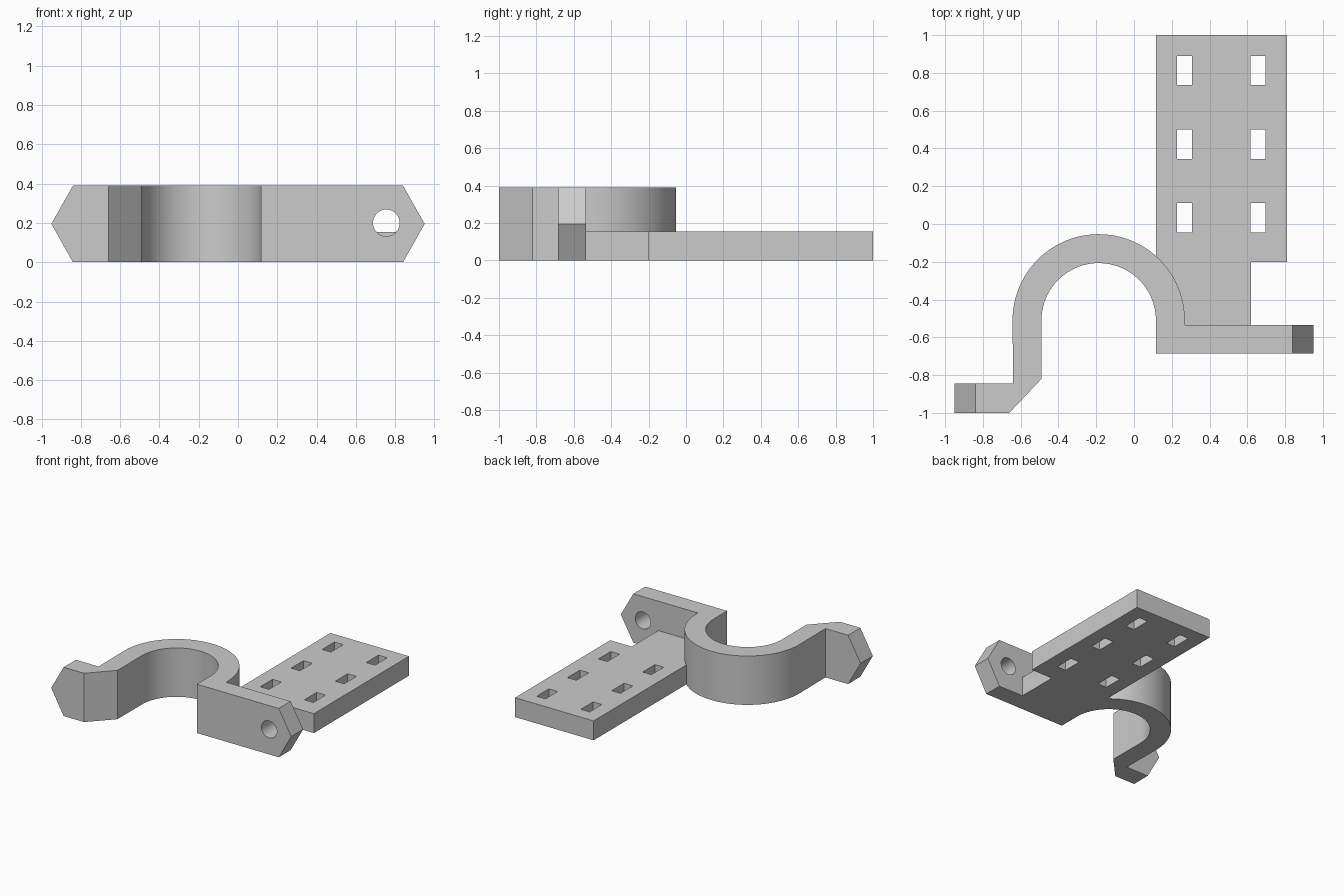
import bpy, bmesh
from math import cos, sin, pi, radians
from mathutils import Vector

cube = bpy.data.objects.get("Cube")
if cube:
    bpy.data.objects.remove(cube, do_unlink=True)

grey = bpy.data.materials.new("plain grey")
grey.use_nodes = True
grey.diffuse_color = (0.6, 0.6, 0.6, 1)
grey.node_tree.nodes["Principled BSDF"].inputs["Base Color"].default_value = (0.6, 0.6, 0.6, 1)

HEIGHT, THICK = 0.39, 0.155


def prism(name, outline, sweep):
    """Solid made by sweeping a closed outline along a vector."""
    bm = bmesh.new()
    face = bm.faces.new([bm.verts.new(p) for p in outline])
    new = bmesh.ops.extrude_face_region(bm, geom=[face])["geom"]
    moved = [v for v in new if isinstance(v, bmesh.types.BMVert)]
    bmesh.ops.translate(bm, verts=moved, vec=Vector(sweep))
    bmesh.ops.recalc_face_normals(bm, faces=bm.faces)
    mesh = bpy.data.meshes.new(name)
    bm.to_mesh(mesh)
    bm.free()
    mesh.materials.append(grey)
    obj = bpy.data.objects.new(name, mesh)
    bpy.context.collection.objects.link(obj)
    return obj


def combine(target, other, operation):
    """Apply a boolean and remove the helper."""
    mod = target.modifiers.new("combine", "BOOLEAN")
    mod.operation, mod.object, mod.solver = operation, other, "EXACT"
    bpy.context.view_layer.objects.active = target
    bpy.ops.object.modifier_apply(modifier=mod.name)
    bpy.data.objects.remove(other, do_unlink=True)


def arc(radius, start, end, steps=48):
    """Points of the saddle arc, angles in degrees."""
    out = []
    for i in range(steps + 1):
        a = radians(start + (end - start) * i / steps)
        out.append((-0.187 + radius * cos(a), -0.51 + radius * sin(a), 0))
    return out


# Curved clamp with its two bolt tabs
plan = [(-0.64, -0.845, 0), (-0.95, -0.845, 0), (-0.95, -1, 0),
        (-0.66, -1, 0), (-0.49, -0.82, 0)]
plan += arc(0.303, 180, 0)
plan += [(0.116, -0.685, 0), (0.95, -0.685, 0), (0.95, -0.535, 0), (0.27, -0.535, 0)]
plan += arc(0.456, 0, 180)
bracket = prism("clamp_bracket", plan, (0, 0, HEIGHT))

# Pointed tab ends
half = [(0.84, 0), (0.95, HEIGHT / 2), (0.84, HEIGHT)]
hexagon = [(x, -1.2, z) for x, z in half] + [(-x, -1.2, z) for x, z in reversed(half)]
combine(bracket, prism("tab_end_cutter", hexagon, (0, 1.4, 0)), "INTERSECT")

# Bolt hole in the left tab
circle = [(0.755 + 0.068 * cos(i * pi / 20), -0.8, 0.2 + 0.068 * sin(i * pi / 20))
          for i in range(40)]
combine(bracket, prism("bolt_hole_cutter", circle, (0, 0.4, 0)), "DIFFERENCE")

# Flat mounting plate with a narrow neck
plate = prism("mounting_plate",
              [(0.116, 1, 0), (0.116, -0.6, 0), (0.62, -0.6, 0),
               (0.62, -0.2, 0), (0.81, -0.2, 0), (0.81, 1, 0)],
              (0, 0, THICK))

# Two columns of strap slots
for x in (0.228, 0.618):
    for y in (-0.045, 0.345, 0.735):
        slot = [(x, y, -0.1), (x + 0.078, y, -0.1),
                (x + 0.078, y + 0.155, -0.1), (x, y + 0.155, -0.1)]
        combine(plate, prism("slot_cutter", slot, (0, 0, 0.5)), "DIFFERENCE")

combine(bracket, plate, "UNION")

bpy.ops.object.select_all(action="DESELECT")
bracket.select_set(True)
bpy.context.view_layer.objects.active = bracket
bpy.ops.object.shade_smooth_by_angle(angle=radians(30))
